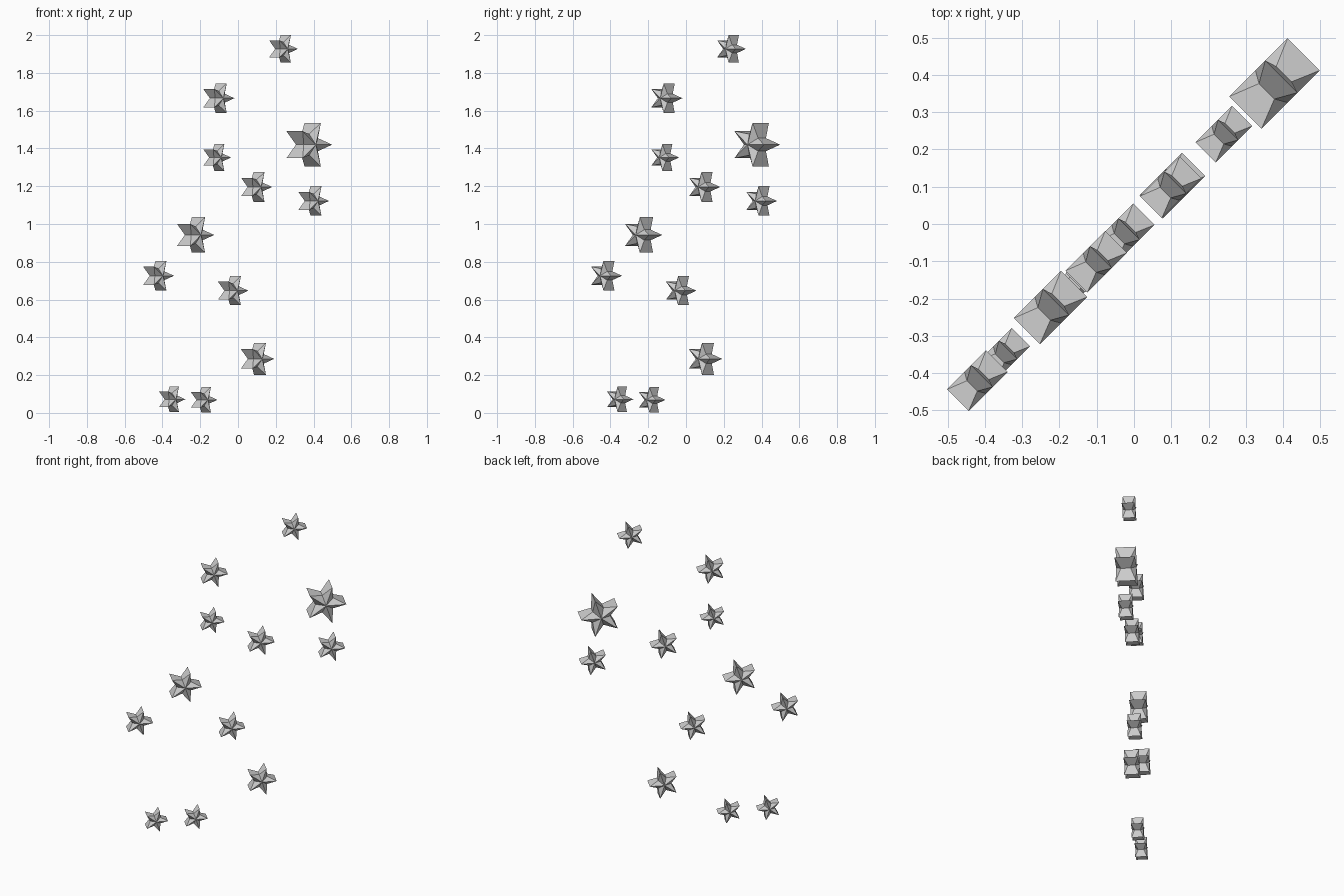
import bpy, bmesh
from math import sin, cos, pi, sqrt
from mathutils import Vector

if "Cube" in bpy.data.objects:
    bpy.data.objects.remove(bpy.data.objects["Cube"])

ALONG = Vector((1, 1, 0)) / sqrt(2)    # diagonal the cluster lies on
OUT = Vector((1, -1, 0)) / sqrt(2)     # direction the stars face
UP = Vector((0, 0, 1))
INNER = 0.48                           # notch scale, in radius and depth


def star(name, d, z, r):
    """Five-pointed star: full-depth tips and centre, pinched notches."""
    bm = bmesh.new()

    def vert(u, v, n):
        return bm.verts.new((ALONG * u + UP * v + OUT * n) * r)

    front, back = [], []
    for i in range(10):
        s = INNER if i % 2 else 1.0
        a = i * pi / 5
        front.append(vert(s * cos(a), s * sin(a), 0.5 * s))
        back.append(vert(s * cos(a), s * sin(a), -0.5 * s))
    cf, cb = vert(0, 0, 0.5), vert(0, 0, -0.5)
    for i in range(10):
        j = (i + 1) % 10
        bm.faces.new((cf, front[i], front[j]))
        bm.faces.new((cb, back[j], back[i]))
        bm.faces.new((front[i], back[i], back[j], front[j]))
    bmesh.ops.recalc_face_normals(bm, faces=bm.faces)
    mesh = bpy.data.meshes.new(name)
    bm.to_mesh(mesh)
    bm.free()
    obj = bpy.data.objects.new(name, mesh)
    obj.location = (d, d, z)
    bpy.context.collection.objects.link(obj)


# Star cluster: position on the diagonal (x = y), height, tip radius
STARS = [
    (0.236, 1.927, 0.077), (-0.107, 1.666, 0.083), (0.369, 1.420, 0.122),
    (-0.115, 1.352, 0.074), (0.093, 1.196, 0.083), (0.395, 1.122, 0.082),
    (-0.231, 0.942, 0.099), (-0.426, 0.726, 0.082), (-0.031, 0.647, 0.081),
    (0.097, 0.286, 0.089), (-0.353, 0.072, 0.070), (-0.184, 0.069, 0.071),
]
for k, (d, z, r) in enumerate(STARS, 1):
    star(f"star_{k:02d}", d, z, r)
